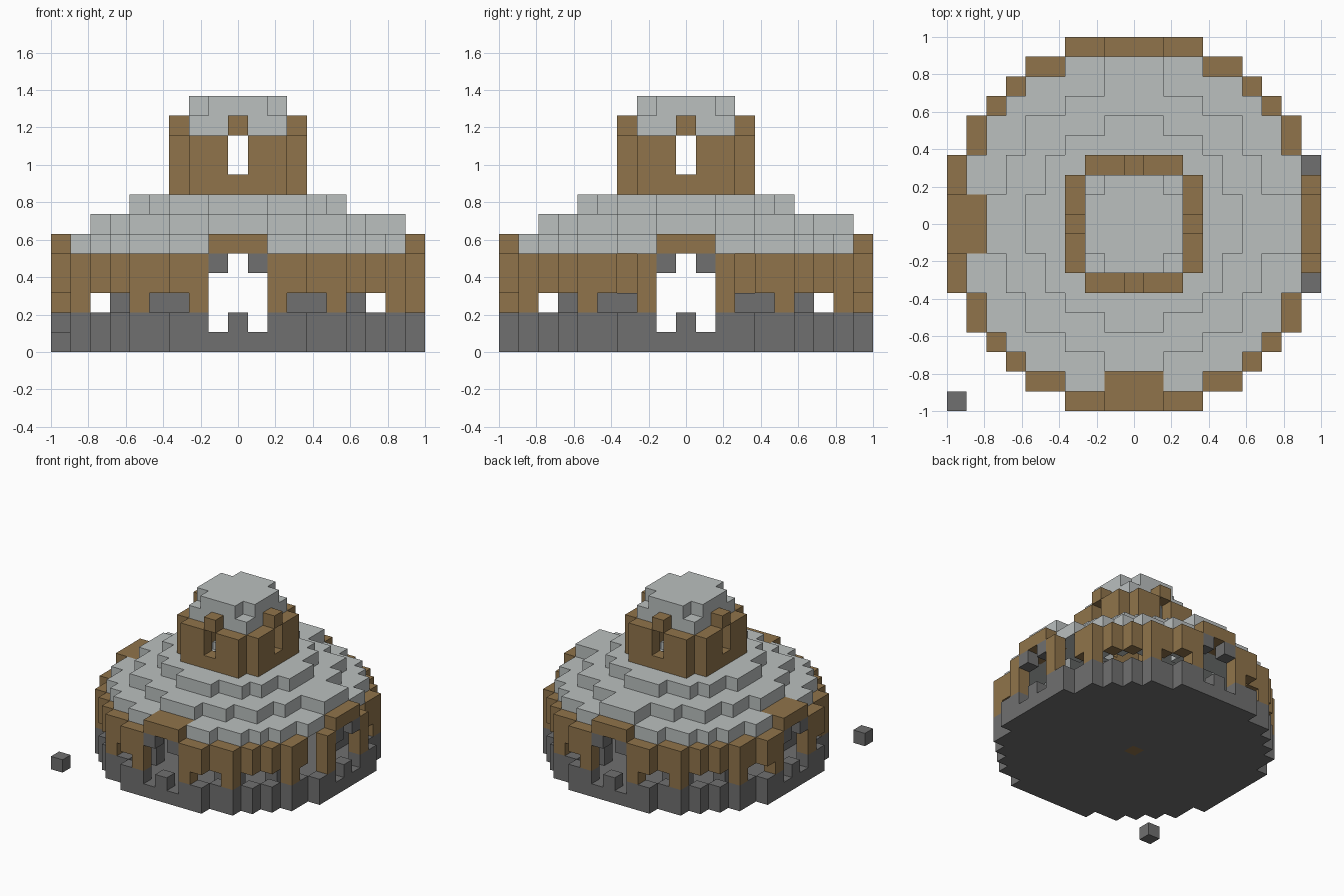
import bpy
import bmesh
from mathutils import Vector

if "Cube" in bpy.data.objects:
    bpy.data.objects.remove(bpy.data.objects["Cube"])

UNIT = 2 / 19          # edge of one block
SPAN = range(-9, 10)


def material(name, rgb):
    mat = bpy.data.materials.new(name)
    mat.use_nodes = True
    mat.diffuse_color = (*rgb, 1)
    mat.node_tree.nodes["Principled BSDF"].inputs["Base Color"].default_value = (*rgb, 1)
    return mat


WOOD = material("brown wood", (0.28, 0.175, 0.07))
STONE = material("dark stone", (0.162, 0.162, 0.162))
ROOF = material("pale roof", (0.495, 0.525, 0.52))


def disc(limit, inner=-1):
    """Block columns whose squared radius lies between inner and limit."""
    return {(x, y) for x in SPAN for y in SPAN if inner < x * x + y * y <= limit}


def stack(cells, *levels):
    return {(x, y, z) for x, y in cells for z in levels}


def mirrored(*cells):
    """Repeat columns over both axes and the diagonal."""
    return {p for a, b in cells for s in (1, -1) for t in (1, -1)
            for p in ((a * s, b * t), (b * s, a * t))}


parts = {}


def part(name, mat, cells):
    parts[name] = (mat, cells)


# Ground plan: a round floor and the one-block ring around its edge
floor = disc(90)
ring = {(x, y) for x, y in floor
        if not {(x + 1, y), (x - 1, y), (x, y + 1), (x, y - 1)} <= floor}
doors = mirrored((0, 9), (1, 9))
windows = mirrored((3, 9), (4, 8), (6, 7))

# Stone base
hearth = {(0, 0, 0)}
part("floor", STONE, stack(floor, 0) - hearth)
part("hearth", WOOD, hearth)
part("base_wall", STONE, stack(ring - doors, 1))
part("door_posts", STONE, stack(mirrored((0, 9)), 1))
part("door_arch_corners", STONE, stack(mirrored((1, 9)), 4))
part("benches", STONE, stack(mirrored((3, 6), (4, 6)), 1, 2))
part("loose_stone", STONE, {(-9, -9, 0)})

# Timber wall with low windows; two tall slots beside one door
slots = {(9, 3), (9, -3)}
part("timber_wall", WOOD,
     stack(ring - doors - windows, 2) | stack(ring - doors - slots, 3, 4))
lintels = stack(doors | mirrored((0, 8), (1, 8)), 5)
part("door_lintels", WOOD, lintels)

# Stepped roof, hollow underneath
porch = {p for i in (-1, 0, 1) for p in ((8, i), (i, 8))}
part("roof_lower", ROOF, stack(floor - ring - disc(36), 5) - lintels)
part("roof_middle", ROOF, stack(disc(50, 16) | porch, 6))
part("roof_upper", ROOF, stack(disc(26, 4), 7))

# Lantern tower with four slit windows and a cap
tower = mirrored((3, 0), (3, 1), (3, 2))
slits = mirrored((3, 0))
part("tower_wall", WOOD, stack(tower, 8) | stack(tower - slits, 9, 10))
part("tower_lintels", WOOD, stack(slits, 11))
cap = {(x, y) for x in range(-2, 3) for y in range(-2, 3)}
part("cap_lower", ROOF, stack(cap, 11))
part("cap_upper", ROOF, stack(cap - mirrored((2, 2)), 12))

filled = set().union(*(cells for _, cells in parts.values()))


def build(name, mat, cells):
    """Make one mesh from the exposed sides of the part's blocks."""
    bm = bmesh.new()
    for cell in sorted(cells):
        centre = Vector(cell) + Vector((0, 0, 0.5))
        for axis in range(3):
            for sign in (1, -1):
                n = Vector((0, 0, 0))
                n[axis] = sign
                if tuple(int(c + d) for c, d in zip(cell, n)) in filled:
                    continue
                u = Vector((n.y, n.z, n.x))
                v = n.cross(u)
                bm.faces.new([bm.verts.new((centre + (n + u * a + v * b) / 2) * UNIT)
                              for a, b in ((-1, -1), (1, -1), (1, 1), (-1, 1))])
    bmesh.ops.remove_doubles(bm, verts=bm.verts, dist=UNIT / 100)
    bmesh.ops.dissolve_limit(bm, angle_limit=0.01, verts=bm.verts, edges=bm.edges)
    mesh = bpy.data.meshes.new(name)
    bm.to_mesh(mesh)
    bm.free()
    mesh.materials.append(mat)
    bpy.context.collection.objects.link(bpy.data.objects.new(name, mesh))


for name, (mat, cells) in parts.items():
    build(name, mat, cells)
